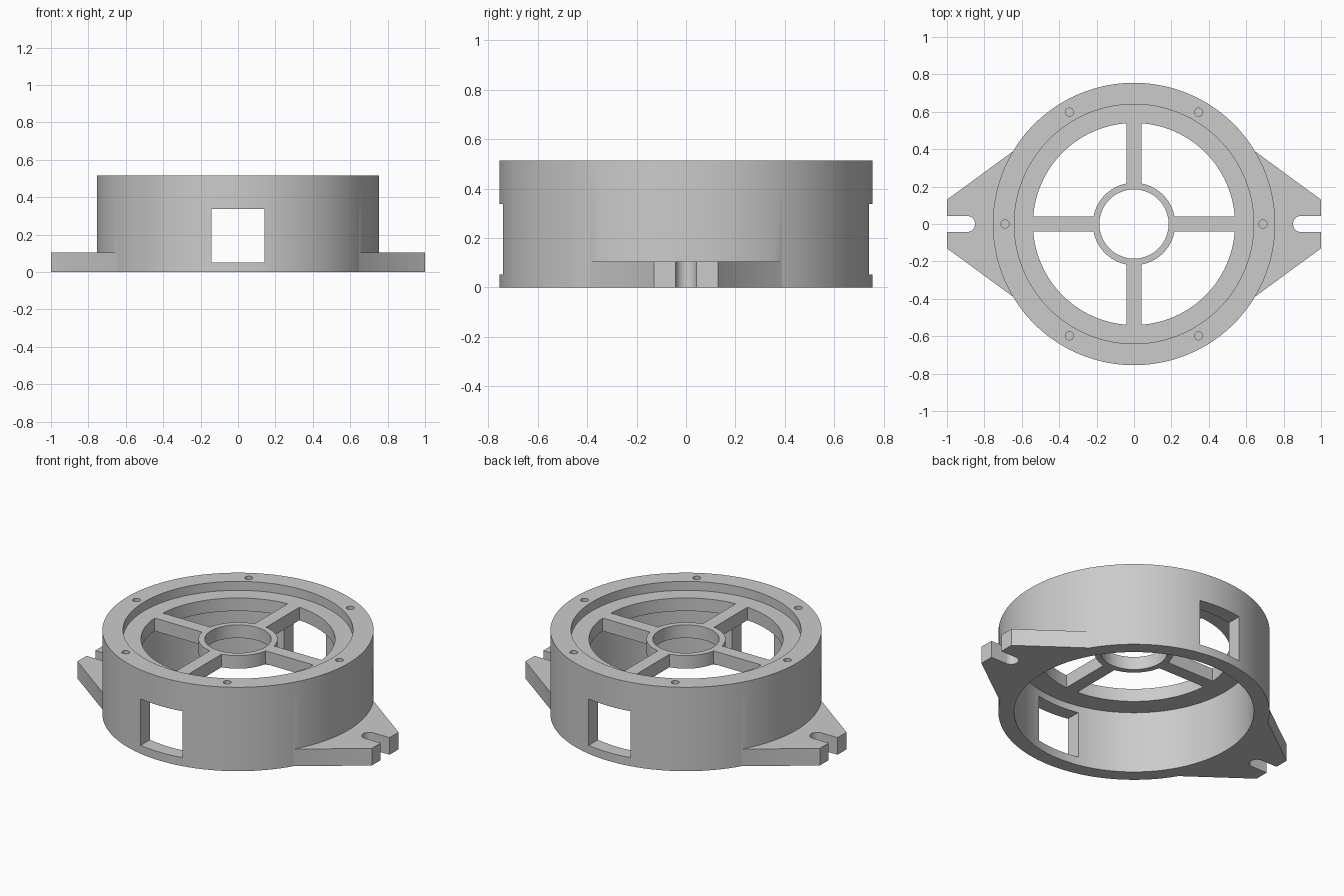
import bpy, bmesh
from math import sin, cos, pi, asin, radians

cube = bpy.data.objects.get("Cube")
if cube:
    bpy.data.objects.remove(cube, do_unlink=True)

grey = bpy.data.materials.new("plain grey")
grey.use_nodes = True
colour = (0.6, 0.6, 0.6, 1)
grey.diffuse_color = colour
grey.node_tree.nodes["Principled BSDF"].inputs["Base Color"].default_value = colour

HEIGHT, OUTER, BORE = 0.515, 0.755, 0.667
SHELF_TOP, SHELF_BOTTOM = 0.46, 0.38
OPENING, HUB_OUTER, HUB_HOLE, SPOKE_HALF = 0.54, 0.22, 0.185, 0.04


def arc(radius, start, end, steps, cx=0, cy=0):
    return [(cx + radius * cos(start + (end - start) * i / steps),
             cy + radius * sin(start + (end - start) * i / steps)) for i in range(steps + 1)]


def circle(radius, sides=128, cx=0, cy=0):
    return arc(radius, 0, 2 * pi, sides, cx, cy)[:-1]


def prism(name, outline, z0, z1):
    """Extrude a flat outline between two heights."""
    bm = bmesh.new()
    face = bm.faces.new([bm.verts.new((x, y, z0)) for x, y in outline])
    top = bmesh.ops.extrude_face_region(bm, geom=[face])["geom"]
    bmesh.ops.translate(bm, vec=(0, 0, z1 - z0),
                        verts=[v for v in top if isinstance(v, bmesh.types.BMVert)])
    bmesh.ops.recalc_face_normals(bm, faces=bm.faces)
    mesh = bpy.data.meshes.new(name)
    bm.to_mesh(mesh)
    bm.free()
    mesh.materials.append(grey)
    obj = bpy.data.objects.new(name, mesh)
    bpy.context.collection.objects.link(obj)
    return obj


def combine(target, tool, operation="DIFFERENCE"):
    """Apply a boolean and discard the tool."""
    tool.hide_render = True
    mod = target.modifiers.new(tool.name, "BOOLEAN")
    mod.operation, mod.solver, mod.object = operation, "EXACT", tool
    bpy.ops.object.select_all(action="DESELECT")
    bpy.context.view_layer.objects.active = target
    target.select_set(True)
    bpy.ops.object.modifier_apply(modifier=mod.name)
    bpy.data.objects.remove(tool, do_unlink=True)


# Round body with pointed mounting flange
housing = prism("housing", circle(OUTER), 0, HEIGHT)
flange = [(1, -0.13), (1, 0.13), (0.645, 0.39), (-0.645, 0.39),
          (-1, 0.13), (-1, -0.13), (-0.645, -0.39), (0.645, -0.39)]
combine(housing, prism("mounting_flange", flange, 0, 0.105), "UNION")

# Lower bore and shallow top recess leave a shelf between them
combine(housing, prism("bore", circle(BORE), -0.1, SHELF_BOTTOM))
combine(housing, prism("recess", circle(0.64), SHELF_TOP, HEIGHT + 0.1))

# Hub hole and four sector openings leave the hub and spokes
combine(housing, prism("hub_hole", circle(HUB_HOLE, 96), 0.3, 0.5))
outer_gap, inner_gap = asin(SPOKE_HALF / OPENING), asin(SPOKE_HALF / HUB_OUTER)
for quarter in range(4):
    a, b = quarter * pi / 2, (quarter + 1) * pi / 2
    sector = (arc(OPENING, a + outer_gap, b - outer_gap, 32)
              + arc(HUB_OUTER, b - inner_gap, a + inner_gap, 20))
    combine(housing, prism("sector", sector, 0.3, 0.5))

# Square windows through front and back walls
window = [(-0.142, -1), (0.142, -1), (0.142, 1), (-0.142, 1)]
combine(housing, prism("window", window, 0.052, 0.337))

# Open rounded slots in the flange ends
for side in (-1, 1):
    slot = arc(0.043, pi / 2, 3 * pi / 2, 24, 0.893) + [(1.1, -0.043), (1.1, 0.043)]
    combine(housing, prism("slot", [(side * x, y) for x, y in slot], -0.1, 0.2))

# Six blind screw holes in the rim
for i in range(6):
    angle = radians(60 * i)
    hole = circle(0.022, 24, 0.69 * cos(angle), 0.69 * sin(angle))
    combine(housing, prism("screw_hole", hole, 0.35, HEIGHT + 0.1))

bpy.ops.object.shade_smooth_by_angle(angle=radians(30))
